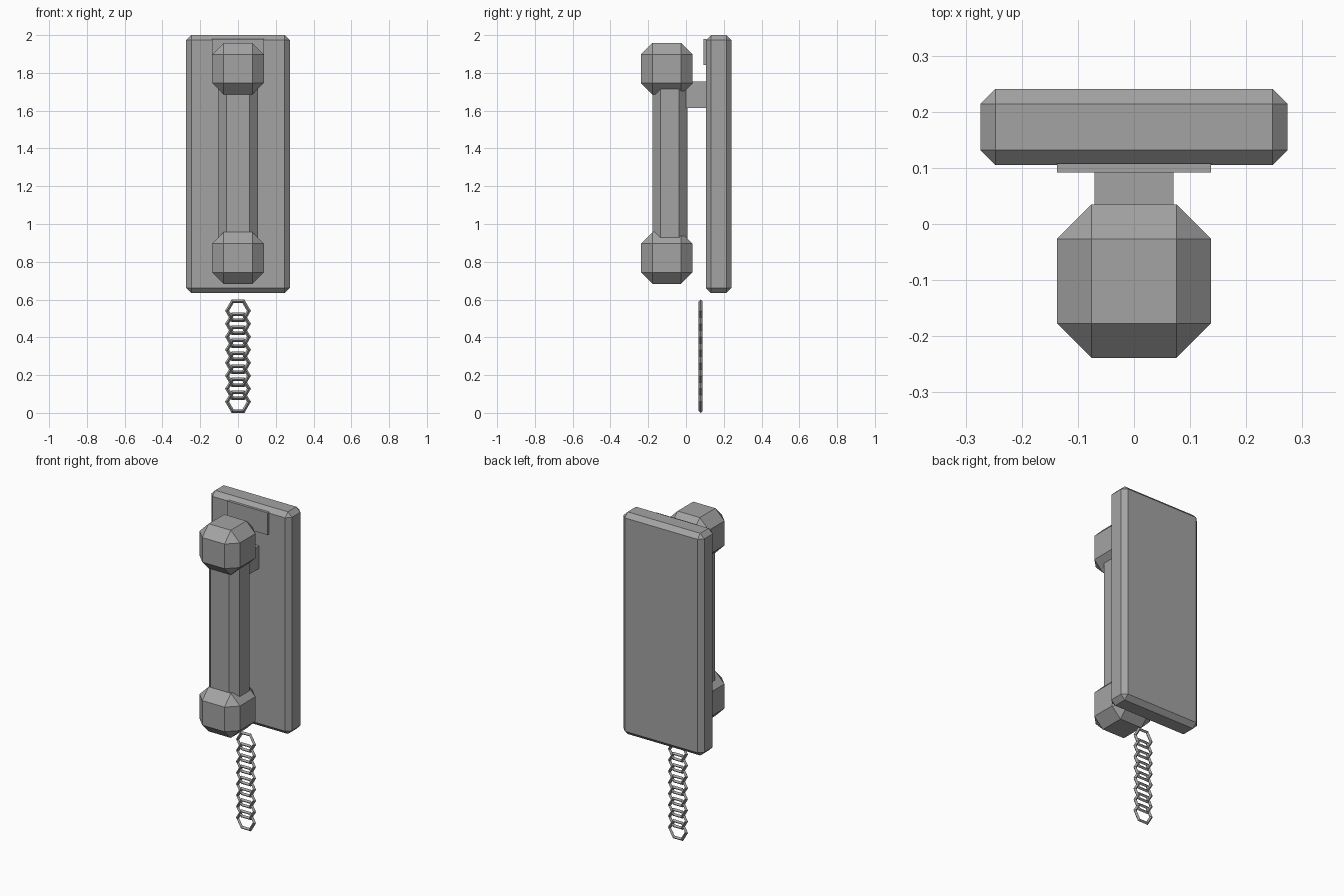
import bpy, bmesh, math
from mathutils import Matrix

if "Cube" in bpy.data.objects:
    bpy.data.objects.remove(bpy.data.objects["Cube"])

grey = bpy.data.materials.new("mid_grey")
grey.diffuse_color = (0.37, 0.37, 0.37, 1)
grey.use_nodes = True
grey.node_tree.nodes["Principled BSDF"].inputs["Base Color"].default_value = grey.diffuse_color


def finish(name, bm):
    bmesh.ops.recalc_face_normals(bm, faces=bm.faces[:])
    me = bpy.data.meshes.new(name)
    bm.to_mesh(me)
    bm.free()
    me.materials.append(grey)
    ob = bpy.data.objects.new(name, me)
    bpy.context.collection.objects.link(ob)


def box(name, x, y, z, chamfer=0.0):
    """Box from (min, max) ranges with optional flat chamfer on every edge."""
    bm = bmesh.new()
    size = [r[1] - r[0] for r in (x, y, z)]
    mid = [(r[0] + r[1]) / 2 for r in (x, y, z)]
    bmesh.ops.create_cube(bm, size=1, matrix=Matrix.Translation(mid) @ Matrix.Diagonal((*size, 1)))
    if chamfer:
        bmesh.ops.bevel(bm, geom=bm.edges[:], offset=chamfer, segments=1,
                        affect='EDGES', profile=0.5)
    finish(name, bm)


def link(name, z, y=0.078, R=0.0575, r=0.0105, sides=6, tube=4):
    """Six-sided ring lying in the XZ plane."""
    bm = bmesh.new()
    rings = []
    for i in range(sides):
        a = math.tau * i / sides
        ring = []
        for j in range(tube):
            b = math.tau * j / tube
            d = R + r * math.cos(b)
            ring.append(bm.verts.new((d * math.cos(a), y + r * math.sin(b), z + d * math.sin(a))))
        rings.append(ring)
    for i in range(sides):
        p, q = rings[i], rings[(i + 1) % sides]
        for j in range(tube):
            k = (j + 1) % tube
            bm.faces.new((p[j], p[k], q[k], q[j]))
    finish(name, bm)


# Wall plate with hook and top panel
box("wall_plate", (-0.274, 0.274), (0.105, 0.241), (0.635, 2.0), 0.027)
box("cradle_hook", (-0.07, 0.07), (-0.03, 0.11), (1.615, 1.755))
box("top_panel", (-0.137, 0.137), (0.092, 0.108), (1.843, 1.979))

# Handset
box("handset_grip", (-0.105, 0.105), (-0.177, 0.007), (0.82, 1.82), 0.043)
for name, z in (("earpiece", 1.822), ("mouthpiece", 0.82)):
    box(name, (-0.137, 0.137), (-0.239, 0.035), (z - 0.137, z + 0.137), 0.0615)

# Coiled cord
for i in range(8):
    link(f"cord_loop_{i + 1}", 0.059 + i * 0.0688)
